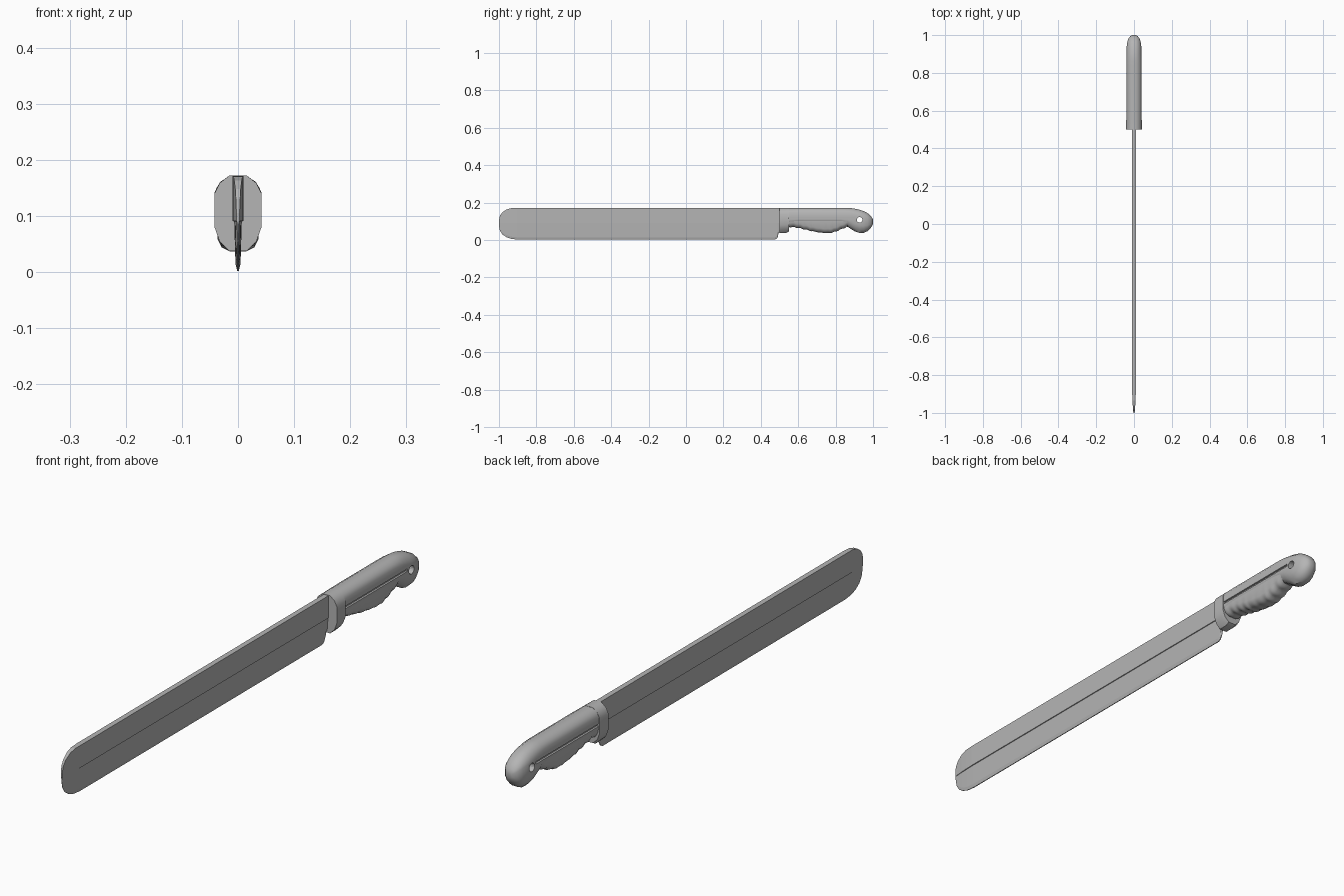
import bpy, bmesh, math
from mathutils import Matrix

if "Cube" in bpy.data.objects:
    bpy.data.objects.remove(bpy.data.objects["Cube"])

# Dark grey used on every part
grey = bpy.data.materials.new("dark_grey")
grey.diffuse_color = (0.46, 0.46, 0.46, 1)
grey.use_nodes = True
grey.node_tree.nodes["Principled BSDF"].inputs["Base Color"].default_value = grey.diffuse_color


def loft(name, rings, smooth=None):
    """Skin equal-length closed rings of points and cap both ends."""
    bm = bmesh.new()
    rows = [[bm.verts.new(p) for p in ring] for ring in rings]
    n = len(rows[0])
    for a, b in zip(rows, rows[1:]):
        for i in range(n):
            j = (i + 1) % n
            bm.faces.new((a[i], a[j], b[j], b[i]))
    bm.faces.new(rows[0])
    bm.faces.new(rows[-1])
    bmesh.ops.recalc_face_normals(bm, faces=bm.faces)
    me = bpy.data.meshes.new(name)
    bm.to_mesh(me)
    bm.free()
    me.materials.append(grey)
    ob = bpy.data.objects.new(name, me)
    bpy.context.collection.objects.link(ob)
    if smooth:
        bpy.ops.object.select_all(action='DESELECT')
        bpy.context.view_layer.objects.active = ob
        ob.select_set(True)
        bpy.ops.object.shade_smooth_by_angle(angle=math.radians(smooth))
    return ob


def interp(table, y):
    for (y0, a), (y1, b) in zip(table, table[1:]):
        if y <= y1:
            return a + (b - a) * (y - y0) / (y1 - y0)
    return table[-1][1]


def mirrored(y, half):
    """Close a half section (x, z) by mirroring it across x = 0."""
    return [(x, y, z) for x, z in half] + [(-x, y, z) for x, z in reversed(half)]


# Half of the faceted oval section: (share of half width, share of height)
OVAL = [(0.36, 1), (0.78, 0.9), (1, 0.76), (1, 0.32), (0.78, 0.13), (0.36, 0)]


def oval(y, bottom, top, w):
    return mirrored(y, [(u * w, bottom + v * (top - bottom)) for u, v in OVAL])


# Blade: thick spine, ledge along the middle, thinner ground lower half
outline = [  # y, bottom, top, thickness share
    (-1.0, 0.075, 0.105, 0.3), (-0.995, 0.05, 0.13, 0.4), (-0.982, 0.03, 0.148, 0.5),
    (-0.96, 0.015, 0.163, 0.7), (-0.935, 0.006, 0.17, 0.85), (-0.9, 0.002, 0.171, 1),
    (0.475, 0.002, 0.171, 1), (0.486, 0.008, 0.171, 1), (0.492, 0.02, 0.171, 1),
    (0.495, 0.04, 0.171, 1), (0.52, 0.042, 0.169, 1)]
rings = []
for y, b, t, s in outline:
    half = [(0.0095, t), (0.0095, 0.091), (0.0068, 0.09), (0.0045, b + 0.012), (0.0015, b)]
    rings.append(mirrored(y, [(x * s, z) for x, z in half]))
loft("blade", rings)

# Bolster collar
loft("bolster", [oval(0.5, 0.037, 0.172, 0.042), oval(0.535, 0.037, 0.172, 0.042),
                 oval(0.55, 0.045, 0.172, 0.042)], 40)

# Handle body with hooked pommel
body = [
    (0.54, 0.068, 0.171, 0.039), (0.6, 0.078, 0.171, 0.039), (0.83, 0.078, 0.171, 0.039),
    (0.865, 0.07, 0.171, 0.039), (0.885, 0.057, 0.17, 0.039), (0.905, 0.045, 0.167, 0.039),
    (0.93, 0.037, 0.161, 0.039), (0.95, 0.038, 0.154, 0.038), (0.97, 0.047, 0.144, 0.034),
    (0.985, 0.06, 0.132, 0.028), (0.995, 0.075, 0.119, 0.019), (1.0, 0.087, 0.108, 0.01)]
handle = loft("handle", [oval(*row) for row in body], 40)


def cut(target, cutter):
    cutter.hide_render = True
    cutter.hide_viewport = True
    cutter.data.materials.append(grey)
    m = target.modifiers.new(cutter.name, 'BOOLEAN')
    m.operation = 'DIFFERENCE'
    m.solver = 'EXACT'
    m.object = cutter


# Lanyard hole
bpy.ops.mesh.primitive_cylinder_add(vertices=16, radius=0.015, depth=0.2,
                                    location=(0, 0.928, 0.108), rotation=(0, math.pi / 2, 0))
hole = bpy.context.object
hole.name = "hole_cutter"
cut(handle, hole)

# Long side grooves
for side, label in ((1, "right"), (-1, "left")):
    bpy.ops.mesh.primitive_cube_add(size=1, location=(side * 0.045, 0.725, 0.116))
    groove = bpy.context.object
    groove.name = "groove_cutter_" + label
    groove.data.transform(Matrix.Diagonal((0.026, 0.36, 0.009, 1)))
    cut(handle, groove)

# Flat-sided finger grip with a rippled underside
belly = [(0.545, 0.07), (0.58, 0.068), (0.62, 0.06), (0.66, 0.05), (0.71, 0.041),
         (0.75, 0.037), (0.785, 0.04), (0.82, 0.053), (0.85, 0.066), (0.87, 0.074)]
rings = []
N = 54
for i in range(N + 1):
    y = 0.545 + 0.325 * i / N
    ripple = 0.0022 if y < 0.68 or y > 0.77 else 0.0008
    b = interp(belly, y) + ripple * math.cos(math.tau * y / 0.036)
    rings.append(mirrored(y, [(0.0365, 0.105), (0.0365, b + 0.022),
                              (0.029, b + 0.007), (0.015, b)]))
loft("finger_grip", rings, 40)
